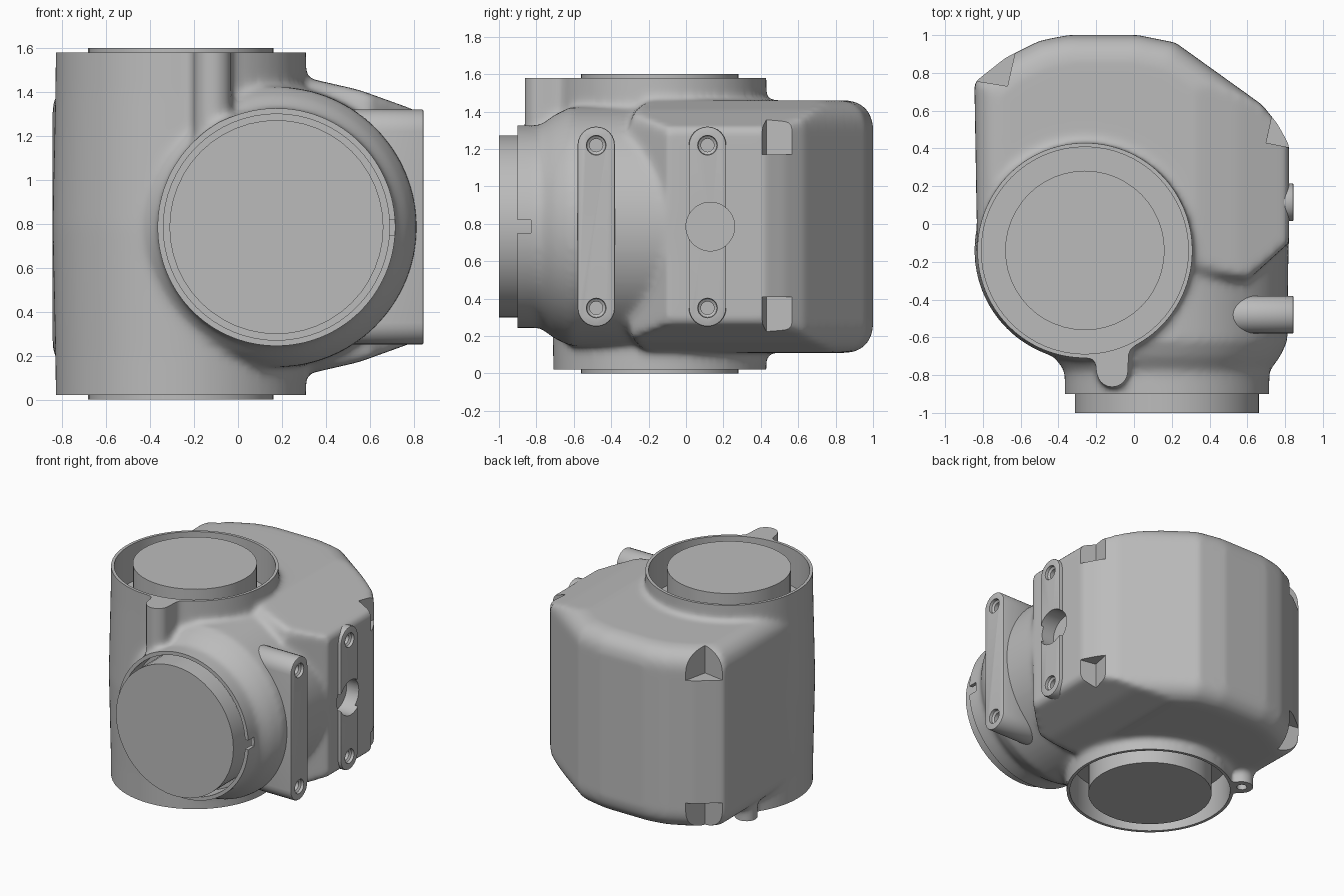
import bpy, bmesh
from math import pi, cos, sin
from mathutils import Matrix, Vector

cube = bpy.data.objects.get("Cube")
if cube:
    bpy.data.objects.remove(cube, do_unlink=True)

grey = bpy.data.materials.new("cast grey")
grey.use_nodes = True
grey.diffuse_color = (0.5, 0.5, 0.5, 1)
grey.node_tree.nodes["Principled BSDF"].inputs["Base Color"].default_value = (0.5, 0.5, 0.5, 1)

# Columns map a local (u, v, depth) frame onto the world
AXES = {
    "z": Matrix(((1, 0, 0), (0, 1, 0), (0, 0, 1))),
    "y": Matrix(((1, 0, 0), (0, 0, 1), (0, 1, 0))),
    "x": Matrix(((0, 0, 1), (1, 0, 0), (0, 1, 0))),
}


def finish(name, bm):
    bmesh.ops.recalc_face_normals(bm, faces=bm.faces)
    mesh = bpy.data.meshes.new(name)
    bm.to_mesh(mesh)
    bm.free()
    mesh.materials.append(grey)
    obj = bpy.data.objects.new(name, mesh)
    bpy.context.collection.objects.link(obj)
    return obj


def prism(name, points, axis, lo, hi):
    """Outline in the plane across the axis, extruded from lo to hi."""
    bm = bmesh.new()
    m = AXES[axis]
    rings = [[bm.verts.new(m @ Vector((u, v, d))) for u, v in points] for d in (lo, hi)]
    n = len(points)
    for i in range(n):
        j = (i + 1) % n
        bm.faces.new((rings[0][i], rings[0][j], rings[1][j], rings[1][i]))
    bm.faces.new(rings[0])
    bm.faces.new(rings[1])
    return finish(name, bm)


def lathe(name, centre, axis, profile, n=64):
    """Capped solid of revolution; profile is (depth, radius) pairs."""
    bm = bmesh.new()
    m = AXES[axis]
    rings = []
    for d, r in profile:
        rings.append([bm.verts.new(m @ Vector((centre[0] + r * cos(2 * pi * k / n),
                                               centre[1] + r * sin(2 * pi * k / n), d)))
                      for k in range(n)])
    for a, b in zip(rings, rings[1:]):
        for i in range(n):
            j = (i + 1) % n
            bm.faces.new((a[i], a[j], b[j], b[i]))
    bm.faces.new(rings[0])
    bm.faces.new(rings[-1])
    return finish(name, bm)


def box(name, x, y, z):
    return prism(name, [(x[0], y[0]), (x[1], y[0]), (x[1], y[1]), (x[0], y[1])], "z", *z)


def modify(obj, kind, **settings):
    mod = obj.modifiers.new(kind.title(), kind)
    for key, value in settings.items():
        setattr(mod, key, value)
    bpy.context.view_layer.objects.active = obj
    bpy.ops.object.modifier_apply(modifier=mod.name)


def combine(obj, cutters, operation="DIFFERENCE"):
    for c in cutters:
        modify(obj, "BOOLEAN", operation=operation, object=c, solver="MANIFOLD")
        bpy.data.objects.remove(c, do_unlink=True)


def select(objs):
    bpy.ops.object.select_all(action="DESELECT")
    for o in objs:
        o.select_set(True)
    bpy.context.view_layer.objects.active = objs[0]


HUB = (-0.26, -0.14)      # vertical bore, x and y
NECK = (0.175, 0.785)     # front bore, x and z
MID = 0.79

# Gearbox block: rounded slab, tapered towards the left side
footprint = [(-0.83, -0.14), (-0.845, 0.75), (-0.68, 0.88), (-0.5, 0.97), (-0.35, 1.0),
             (0.02, 1.0), (0.22, 0.96), (0.68, 0.63), (0.76, 0.53), (0.82, 0.42),
             (0.82, -0.1), (0.6, -0.3), (-0.3, -0.3)]
housing = prism("housing", footprint, "z", 0.11, 1.46)
modify(housing, "BEVEL", width=0.14, segments=5, limit_method="ANGLE",
       angle_limit=1.4, use_clamp_overlap=False)
half = [(0.92, 0.4), (0.8, 0.53), (0.55, 0.62), (0.31, 0.675), (-1.2, 0.8)]
taper = [(x, MID + h) for x, h in half] + [(x, MID - h) for x, h in reversed(half)]
combine(housing, [prism("taper", taper, "y", -2, 2)], "INTERSECT")

# Barrel, flared neck and lugs, blended into the block as one casting
parts = [
    housing,
    lathe("barrel", HUB, "z", [(-0.15, 0.568), (0.2, 0.572), (MID, 0.585), (1.4, 0.572), (1.75, 0.568)]),
    lathe("neck", NECK, "y", [(-1.1, 0.542), (-0.78, 0.542), (-0.7, 0.6), (-0.62, 0.638), (0, 0.645)]),
    lathe("top_lug", (-0.115, -0.78), "z", [(1.15, 0.085), (1.75, 0.085)], 24),
    box("top_lug_web", (-0.2, -0.03), (-0.78, -0.6), (1.15, 1.75)),
    lathe("bottom_lug", (-0.71, 0.3), "z", [(-0.15, 0.08), (0.4, 0.08)], 24),
]
select(parts)
bpy.ops.object.join()
modify(housing, "REMESH", mode="VOXEL", voxel_size=0.02)
modify(housing, "SMOOTH", factor=0.5, iterations=10)

# Machined faces, recesses and corner pockets
cutters = [
    box("top_trim", (-2, 2), (-2, 2), (1.58, 3)),
    box("bottom_trim", (-2, 2), (-2, 2), (-2, 0.02)),
    box("front_trim", (-2, 2), (-3, -0.9), (-2, 3)),
    lathe("top_recess", HUB, "z", [(1.3, 0.548), (2, 0.548)]),
    lathe("bottom_recess", HUB, "z", [(-1, 0.548), (0.28, 0.548)]),
    lathe("neck_recess", NECK, "y", [(-2, 0.515), (-0.76, 0.515)]),
    box("rim_slot", (0.62, 0.8), (-1, -0.83), (0.75, 0.82)),
    lathe("lug_hole", (-0.71, 0.3), "z", [(-0.1, 0.035), (0.12, 0.035)], 16),
    lathe("sensor_bore", (0.13, 0.785), "x", [(0.72, 0.13), (1, 0.13)], 48),
]
left_pocket = [(0.7, 0.43), (0.95, 0.38), (1.1, 0.8), (0.75, 0.66)]
right_pocket = [(-0.67, 0.73), (-0.62, 0.95), (-0.75, 1.2), (-1.1, 1.2), (-1.1, 0.8)]
for pocket, h in ((left_pocket, 0.38), (right_pocket, 0.46)):
    cutters.append(prism("upper_pocket", pocket, "z", MID + h, 2))
    cutters.append(prism("lower_pocket", pocket, "z", -1, MID - h))
combine(housing, cutters)


# Mounting pads with countersunk screw holes
def pad(name, y, inner):
    r, ends = 0.1, (0.35, 1.22)
    outline = []
    for z, start in ((ends[1], 0), (ends[0], pi)):
        outline += [(y + r * cos(start + pi * k / 12), z + r * sin(start + pi * k / 12))
                    for k in range(13)]
    obj = prism(name, outline, "x", inner, 0.845)
    modify(obj, "BEVEL", width=0.008, segments=2, limit_method="ANGLE", angle_limit=1)
    combine(obj, [lathe("screw_hole", (y, z), "x",
                        [(0.745, 0.035), (0.815, 0.035), (0.825, 0.05), (0.9, 0.06)], 24) for z in ends])
    return obj


front_pad = pad("front_mount_pad", -0.48, 0.5)
back_pad = pad("back_mount_pad", 0.115, 0.735)
combine(back_pad, [lathe("pad_bore", (0.13, 0.785), "x", [(0.6, 0.13), (1, 0.13)], 48)])

# Clear the casting behind the rear pad's screw holes
combine(housing, [lathe("clearance", (0.115, z), "x", [(0.745, 0.06), (1, 0.06)], 24)
                  for z in (0.35, 1.22)])

# Output discs
hub = lathe("vertical_output", HUB, "z", [(0, 0.422), (1.6, 0.422)], 48)
disc = lathe("front_output", NECK, "y", [(-1, 0.487), (-0.6, 0.487)], 48)

select([housing, front_pad, back_pad, hub, disc])
bpy.ops.object.shade_smooth_by_angle(angle=0.6)
